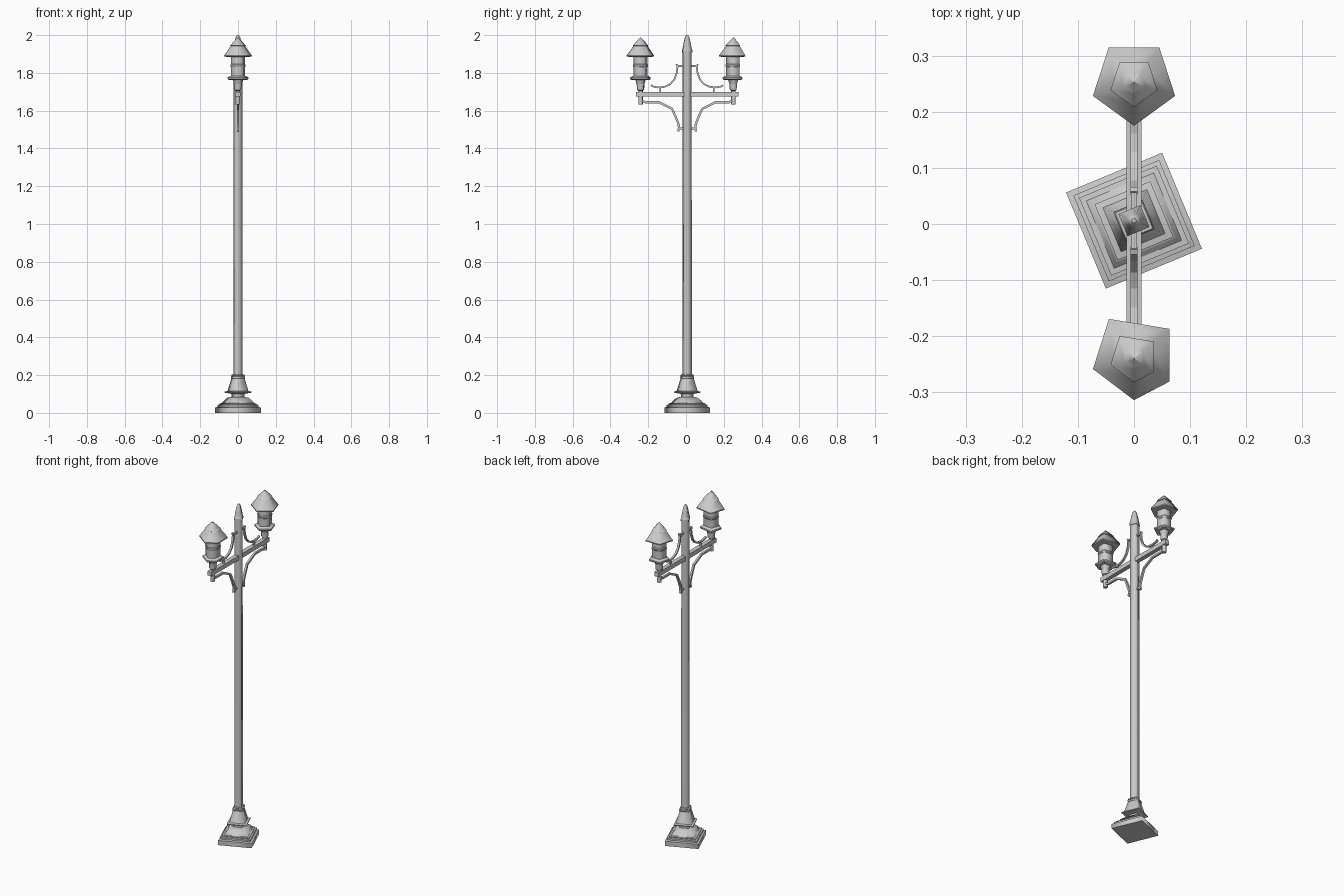
import bpy, bmesh, math
from mathutils import Vector

if "Cube" in bpy.data.objects:
    bpy.data.objects.remove(bpy.data.objects["Cube"])

CY = 0.006  # post centre along y


def finish(name, bm):
    bmesh.ops.recalc_face_normals(bm, faces=bm.faces)
    me = bpy.data.meshes.new(name)
    bm.to_mesh(me)
    bm.free()
    ob = bpy.data.objects.new(name, me)
    bpy.context.collection.objects.link(ob)
    return ob


def loft(name, section, profile, cx, cy):
    """Stack scaled copies of a section: smooth around, crisp at each ring."""
    bm = bmesh.new()
    rings = [[bm.verts.new((cx + r * x, cy + r * y, z)) for x, y in section]
             for r, z in profile]
    n = len(section)
    for a, b in zip(rings, rings[1:]):
        for i in range(n):
            j = (i + 1) % n
            f = bm.faces.new((a[i], a[j], b[j], b[i]))
            f.smooth = True
    bm.faces.new(rings[0])
    bm.faces.new(rings[-1])
    for ring in rings:
        for i in range(n):
            bm.edges.get((ring[i], ring[(i + 1) % n])).smooth = False
    return finish(name, bm)


def ngon(n, start):
    return [(math.cos(math.radians(start + 360 * i / n)),
             math.sin(math.radians(start + 360 * i / n))) for i in range(n)]


def box(name, c, s):
    bm = bmesh.new()
    bmesh.ops.create_cube(bm, size=1)
    for v in bm.verts:
        v.co = Vector((c[k] + v.co[k] * s[k] for k in range(3)))
    return finish(name, bm)


def strip(name, pts, side, w, t):
    """Sweep a rectangular bar along (distance, z) points beside the post."""
    bm = bmesh.new()
    rings = []
    for i, p in enumerate(pts):
        a, b = Vector(pts[max(i - 1, 0)]), Vector(pts[min(i + 1, len(pts) - 1)])
        d = (b - a).normalized()
        nrm = Vector((-d.y, d.x)) * t / 2
        ring = []
        for sx, sn in ((-1, -1), (1, -1), (1, 1), (-1, 1)):
            q = Vector(p) + nrm * sn
            ring.append(bm.verts.new((sx * w / 2, CY + side * q.x, q.y)))
        rings.append(ring)
    for a, b in zip(rings, rings[1:]):
        for i in range(4):
            j = (i + 1) % 4
            bm.faces.new((a[i], a[j], b[j], b[i]))
    bm.faces.new(rings[0])
    bm.faces.new(rings[-1])
    return finish(name, bm)


# Square post parts, turned by 22.5 degrees
SQ = ngon(4, 67.5)
loft("base", SQ, [(0.131, 0), (0.131, 0.028), (0.117, 0.032), (0.117, 0.042),
                  (0.106, 0.045), (0.106, 0.050), (0.092, 0.052), (0.080, 0.066),
                  (0.060, 0.080), (0.036, 0.085), (0.036, 0.105)], 0, CY)
loft("pedestal", SQ, [(0.034, 0.100), (0.076, 0.107), (0.076, 0.112), (0.060, 0.116),
                      (0.038, 0.182), (0.040, 0.186), (0.040, 0.192),
                      (0.036, 0.194), (0.039, 0.197), (0.036, 0.202)], 0, CY)
loft("post", SQ, [(0.027, 0.19), (0.026, 1.91)], 0, CY)
loft("finial", SQ, [(0.030, 1.908), (0.030, 1.918), (0.026, 1.93), (0.019, 1.965),
                    (0.012, 1.99), (0.005, 2.0)], 0, CY)

# Lantern outlines: a regular pentagon and an uneven one
REGULAR = ngon(5, 54)
UNEVEN = [(0.82, 0.69), (-0.58, 0.92), (-0.95, -0.24), (0, -0.96), (0.82, -0.53)]

for side, label, sec in ((1, "back", REGULAR), (-1, "front", UNEVEN)):
    y = CY + side * 0.246
    # Cross arm and lantern socket
    box(label + "_arm", (0, CY + side * 0.144, 1.687), (0.026, 0.256, 0.026))
    loft(label + "_stem", sec, [(0.013, 1.632), (0.013, 1.705), (0.020, 1.71),
                                (0.022, 1.74), (0.030, 1.766)], 0, y)
    # Lantern
    loft(label + "_tray", sec, [(0.052, 1.763), (0.058, 1.768), (0.058, 1.776),
                                (0.044, 1.784)], 0, y)
    loft(label + "_lantern_body", sec, [(0.040, 1.78), (0.040, 1.83), (0.043, 1.835),
                                        (0.043, 1.842), (0.040, 1.846),
                                        (0.040, 1.892)], 0, y)
    loft(label + "_roof", sec, [(0.040, 1.884), (0.077, 1.886), (0.077, 1.892),
                                (0.036, 1.948)], 0, y)
    loft(label + "_roof_cap", sec, [(0.036, 1.940), (0.044, 1.944),
                                    (0.020, 1.970), (0.001, 1.988)], 0, y)
    # Upper scroll with its two links
    strip(label + "_upper_scroll",
          [(0.056, 1.847), (0.051, 1.83), (0.055, 1.80), (0.068, 1.765),
           (0.090, 1.74), (0.120, 1.726), (0.155, 1.723), (0.180, 1.728),
           (0.192, 1.735)], side, 0.012, 0.009)
    box(label + "_upper_link", (0, CY + side * 0.036, 1.837), (0.010, 0.036, 0.009))
    box(label + "_arm_link", (0, CY + side * 0.142, 1.711), (0.010, 0.008, 0.026))
    # Lower brace
    strip(label + "_lower_brace",
          [(0.238, 1.652), (0.222, 1.645), (0.150, 1.645), (0.080, 1.610),
           (0.062, 1.570), (0.046, 1.530), (0.043, 1.508), (0.048, 1.490)],
          side, 0.012, 0.012)
    box(label + "_lower_link", (0, CY + side * 0.034, 1.505), (0.010, 0.030, 0.010))
